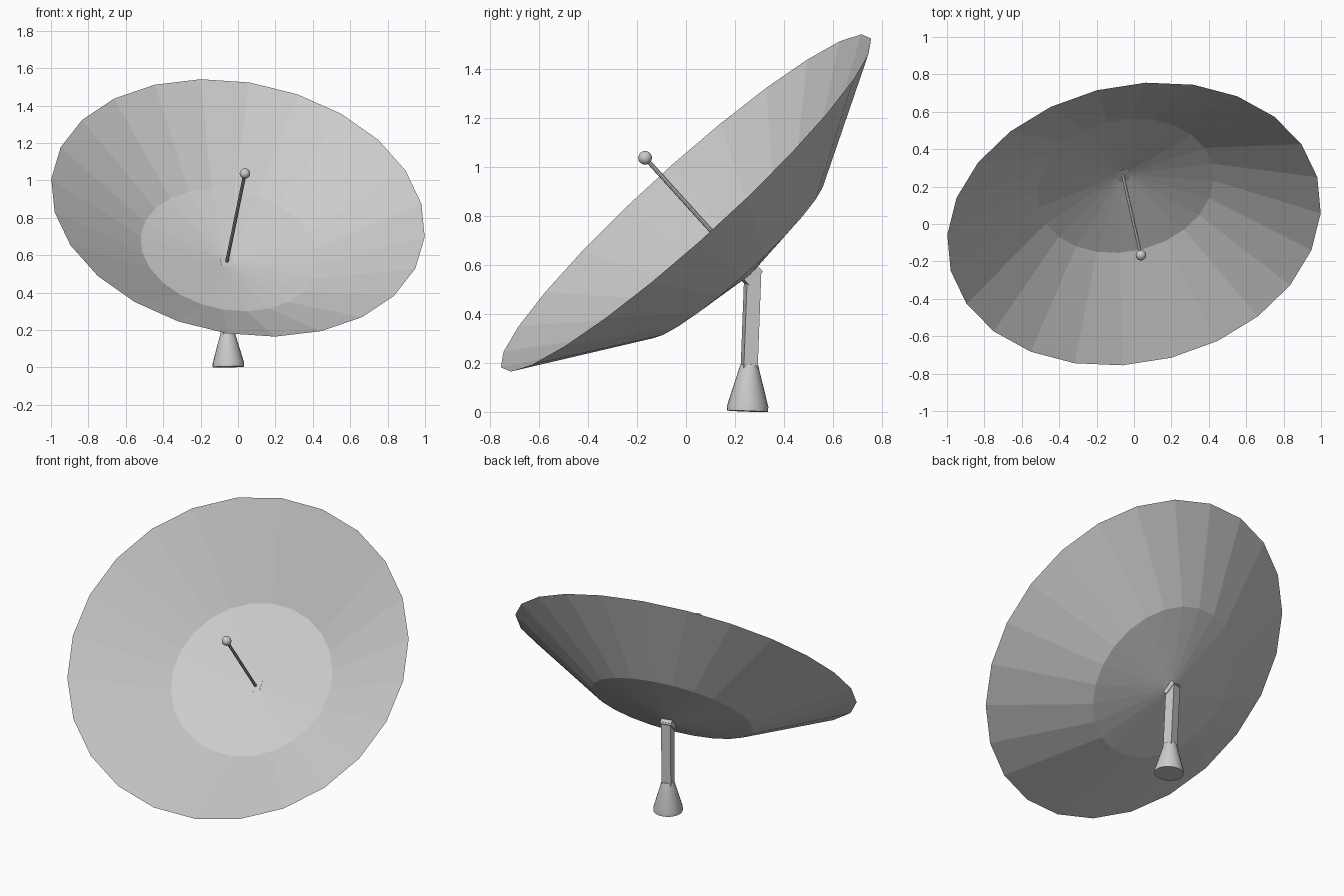
import bpy, bmesh, math
from mathutils import Vector

if "Cube" in bpy.data.objects:
    bpy.data.objects.remove(bpy.data.objects["Cube"])

# Dish frame: n = pointing axis, u = level side axis, v = up the dish
n = Vector((0.152, -0.663, 0.733)).normalized()
u = Vector((-n.y, n.x, 0)).normalized()
v = n.cross(u)
rim_center = Vector((0, 0, 0.853))
apex = rim_center - n * 0.398
N = 24


def make(name, bm, smooth=False):
    me = bpy.data.meshes.new(name)
    bm.to_mesh(me)
    bm.free()
    ob = bpy.data.objects.new(name, me)
    bpy.context.collection.objects.link(ob)
    for p in me.polygons:
        p.use_smooth = smooth
    return ob


def ring(bm, center, a, b, r, count, phase=0.0):
    return [bm.verts.new(center + a * r * math.cos(phase + 2 * math.pi * i / count)
                         + b * r * math.sin(phase + 2 * math.pi * i / count))
            for i in range(count)]


def bridge(bm, r0, r1):
    k = len(r0)
    for i in range(k):
        j = (i + 1) % k
        bm.faces.new((r0[i], r0[j], r1[j], r1[i]))


def lathe(name, origin, axis, profile, count, smooth=False):
    """Closed solid of revolution from (radius, height) pairs."""
    axis = axis.normalized()
    a = Vector((0, 1, 0)).cross(axis).normalized()
    b = axis.cross(a)
    bm = bmesh.new()
    rings = [ring(bm, origin + axis * h, a, b, r, count) for r, h in profile]
    for r0, r1 in zip(rings, rings[1:]):
        bridge(bm, r0, r1)
    bm.faces.new(rings[0][::-1])
    bm.faces.new(rings[-1])
    return make(name, bm, smooth)


def prism(name, bottom, top):
    """Box between two four-point loops."""
    bm = bmesh.new()
    b = [bm.verts.new(p) for p in bottom]
    t = [bm.verts.new(p) for p in top]
    bridge(bm, b, t)
    bm.faces.new(b[::-1])
    bm.faces.new(t)
    return make(name, bm)


def square(c, a, b, wa, wb):
    return [c + a * sx * wa / 2 + b * sy * wb / 2
            for sx, sy in ((-1, -1), (1, -1), (1, 1), (-1, 1))]


# Dish: single faceted sheet, apex fan plus outer band
corner = Vector((-0.2, 0.72, 0.682))
phase = math.atan2(corner.dot(v), corner.dot(u))
bm = bmesh.new()
tip = bm.verts.new(apex)
inner = ring(bm, apex + n * 0.09, u, v, 0.48, N, phase)
outer = ring(bm, rim_center, u, v, 1.012, N, phase)
for i in range(N):
    bm.faces.new((tip, inner[i], inner[(i + 1) % N]))
bridge(bm, inner, outer)
make("dish", bm)

# Feed rod and ball on the dish axis
feed = Vector((0.037, -0.167, 1.037))
rod = feed - apex
lathe("feed_rod", apex, rod, [(0.009, 0), (0.009, rod.length)], 8)
bm = bmesh.new()
bmesh.ops.create_uvsphere(bm, u_segments=16, v_segments=10, radius=0.028)
bmesh.ops.translate(bm, verts=bm.verts, vec=feed)
make("feed_ball", bm, True)

# Mounting plate behind the apex
prism("mount_plate", square(apex - n * 0.022, u, v, 0.066, 0.08),
      square(apex + n * 0.009, u, v, 0.066, 0.08))

# Flared foot, slightly tilted with the pole
foot = Vector((-0.051, 0.251, 0.003))
head = apex - n * 0.012
lean = (head - foot).normalized()
lathe("foot", foot, lean, [(0.084, 0), (0.084, 0.022), (0.036, 0.19)], 24)

# Square pole with its top cut to the dish angle
side = (u - lean * u.dot(lean)).normalized()
depth = lean.cross(side)
low = square(foot + lean * 0.16, side, depth, 0.058, 0.058)
high = [p + lean * ((head - p).dot(n) / lean.dot(n)) for p in low]
prism("pole", low, high)

# Smooth the foot's round sides while keeping its rims sharp
ob = bpy.data.objects["foot"]
bpy.context.view_layer.objects.active = ob
ob.select_set(True)
bpy.ops.object.shade_smooth_by_angle(angle=math.radians(20))
